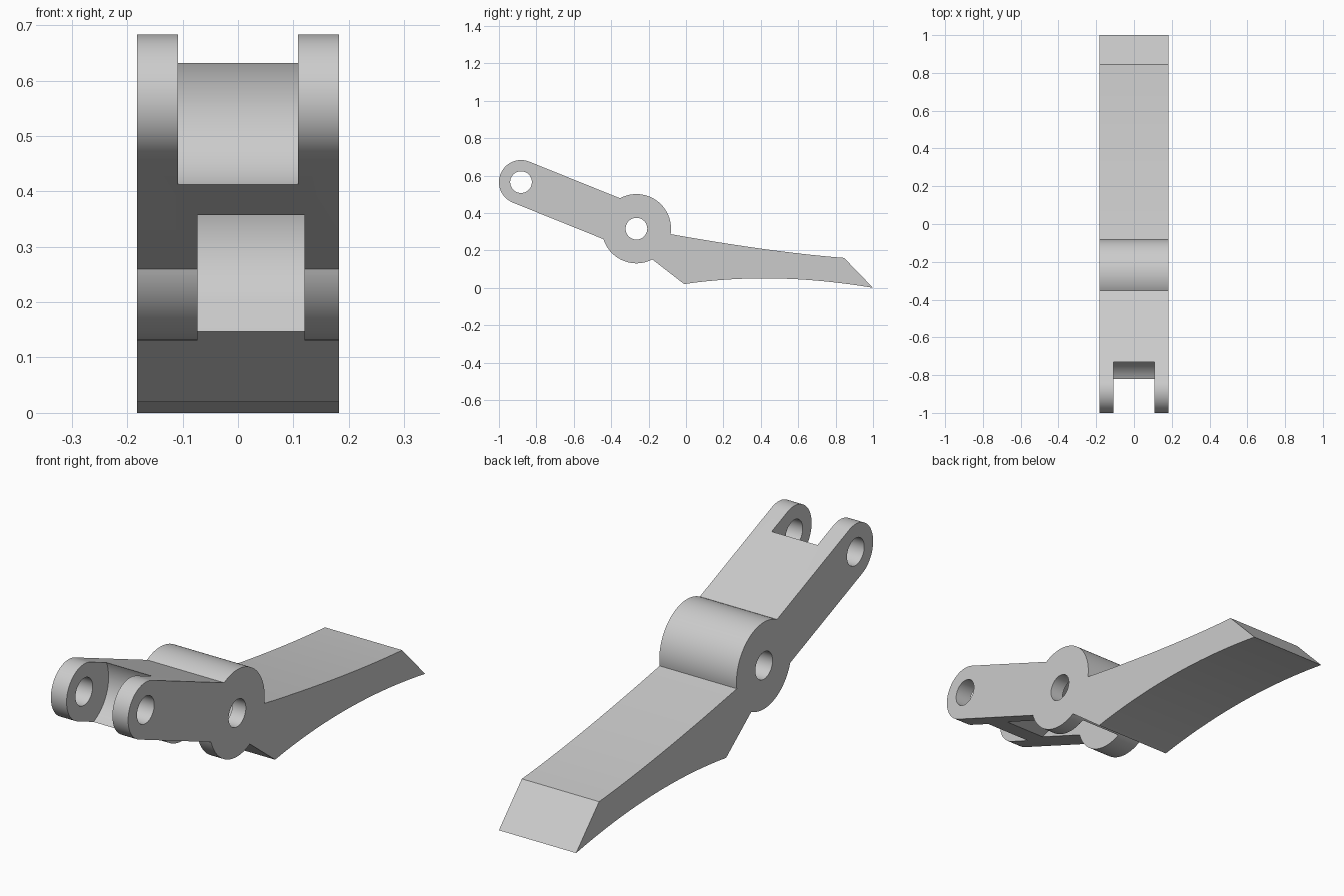
import bpy, bmesh
from math import sin, cos, radians, degrees, asin, atan2

cube = bpy.data.objects.get("Cube")
if cube:
    bpy.data.objects.remove(cube, do_unlink=True)

grey = bpy.data.materials.new("plain_grey")
grey.use_nodes = True
grey.diffuse_color = (0.6, 0.6, 0.6, 1)
grey.node_tree.nodes["Principled BSDF"].inputs["Base Color"].default_value = (0.6, 0.6, 0.6, 1)

HALF = 0.182                      # half of the body width
HUB, HUB_R = (-0.265, 0.316), 0.185
PIN, PIN_R = (-0.882, 0.565), 0.118
HOLE_R = 0.058


def arc(centre, radius, start, end, steps=40):
    """Points (y, z) on an arc, angles in degrees."""
    angles = [radians(start + (end - start) * i / steps) for i in range(steps + 1)]
    return [(centre[0] + radius * cos(a), centre[1] + radius * sin(a)) for a in angles]


def bend(p, q, r, steps=24):
    """Points (y, z) on a quadratic curve from p to r."""
    ts = [i / steps for i in range(steps + 1)]
    return [tuple((1 - t) ** 2 * a + 2 * t * (1 - t) * b + t * t * c
                  for a, b, c in zip(p, q, r)) for t in ts]


def prism(name, outline, x0, x1):
    """Extrude a side outline across the width."""
    bm = bmesh.new()
    face = bm.faces.new([bm.verts.new((x0, y, z)) for y, z in outline])
    side = bmesh.ops.extrude_face_region(bm, geom=[face])["geom"]
    moved = [v for v in side if isinstance(v, bmesh.types.BMVert)]
    bmesh.ops.translate(bm, verts=moved, vec=(x1 - x0, 0, 0))
    bmesh.ops.recalc_face_normals(bm, faces=bm.faces)
    mesh = bpy.data.meshes.new(name)
    bm.to_mesh(mesh)
    bm.free()
    mesh.materials.append(grey)
    obj = bpy.data.objects.new(name, mesh)
    bpy.context.collection.objects.link(obj)
    return obj


def cut(body, cutter):
    cutter.hide_render = True
    mod = body.modifiers.new(cutter.name, "BOOLEAN")
    mod.operation, mod.solver, mod.object = "DIFFERENCE", "EXACT", cutter
    bpy.context.view_layer.objects.active = body
    bpy.ops.object.modifier_apply(modifier=mod.name)
    bpy.data.objects.remove(cutter, do_unlink=True)


# Outline: curved lever, round hub, straight arm with a round end
arm = degrees(atan2(HUB[1] - PIN[1], HUB[0] - PIN[0]))
spread = degrees(asin(PIN_R / HUB_R))
hub_top = arc(HUB, HUB_R, -9, arm + 180 - spread)
hub_bottom = arc(HUB, HUB_R, arm + 180 + spread, 297.3)
outline = bend((0.845, 0.16), (0.46, 0.19), hub_top[0])[:-1]
outline += hub_top
outline += arc(PIN, PIN_R, arm + 90, arm + 270)
outline += hub_bottom
outline += bend((-0.01, 0.02), (0.47, 0.09), (1, 0))
body = prism("lever_body", outline, -HALF, HALF)

# Gap between the fork prongs
cut(body, prism("fork_gap", arc(PIN, 0.165, 0, 357, 80), -0.108, 0.108))

# Link slot under the hub and arm
low, high, slot_r = -42.6, 108.3, 0.17
slot = arc(HUB, slot_r, low, high, 60)
for angle, reach, base in ((high + 90, 0.6, slot[-1]), (low - 90, 0.4, slot[0])):
    a = radians(angle)
    slot.append((base[0] + reach * cos(a), base[1] + reach * sin(a)))
cut(body, prism("link_slot", slot, -0.073, 0.12))

# Pin holes
for name, centre in (("hub_hole", HUB), ("fork_hole", PIN)):
    cut(body, prism(name, arc(centre, HOLE_R, 0, 352.5, 47), -0.3, 0.3))

bpy.ops.object.select_all(action="DESELECT")
body.select_set(True)
bpy.context.view_layer.objects.active = body
bpy.ops.object.shade_smooth_by_angle(angle=radians(25))
